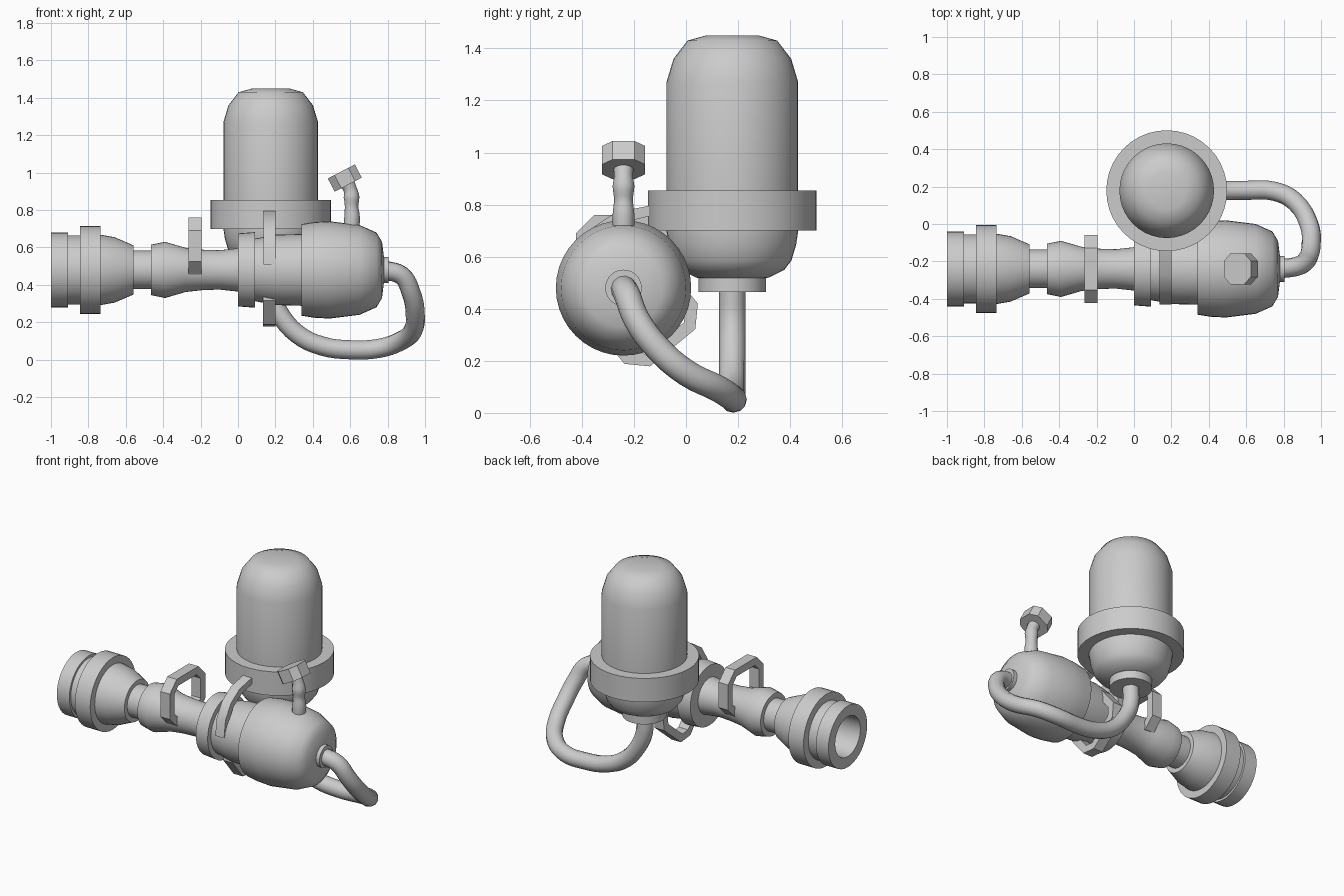
import bpy, bmesh, math
from mathutils import Matrix, Vector

if "Cube" in bpy.data.objects:
    bpy.data.objects.remove(bpy.data.objects["Cube"])

AY, AZ = -0.24, 0.48          # barrel axis
TX, TY = 0.175, 0.178         # upright tank axis


def finish(name, bm, angle=40):
    bmesh.ops.recalc_face_normals(bm, faces=bm.faces[:])
    me = bpy.data.meshes.new(name)
    bm.to_mesh(me)
    bm.free()
    me.shade_smooth()
    me.set_sharp_from_angle(angle=math.radians(angle))
    ob = bpy.data.objects.new(name, me)
    bpy.context.collection.objects.link(ob)
    return ob


def lathe(name, profile, matrix, n=40):
    """Spin (height, radius) points about local z; radius 0 closes the end."""
    bm = bmesh.new()
    rings = []
    for h, r in profile:
        if r == 0:
            rings.append([bm.verts.new((0, 0, h))] * n)
        else:
            rings.append([bm.verts.new((r * math.cos(2 * math.pi * i / n),
                                        r * math.sin(2 * math.pi * i / n), h)) for i in range(n)])
    for a, b in zip(rings, rings[1:]):
        for i in range(n):
            j = (i + 1) % n
            bm.faces.new(dict.fromkeys((a[i], a[j], b[j], b[i])))
    bm.transform(matrix)
    return finish(name, bm)


def tube(name, points, radius, radii=None):
    cu = bpy.data.curves.new(name, 'CURVE')
    cu.dimensions = '3D'
    cu.bevel_depth = radius
    cu.bevel_resolution = 4
    cu.resolution_u = 4
    cu.use_fill_caps = True
    sp = cu.splines.new('BEZIER')
    sp.bezier_points.add(len(points) - 1)
    for i, (p, co) in enumerate(zip(sp.bezier_points, points)):
        p.co = co
        p.handle_left_type = p.handle_right_type = 'AUTO'
        p.radius = radii[i] if radii else 1
    ob = bpy.data.objects.new(name, cu)
    bpy.context.collection.objects.link(ob)
    return ob


def chamfered(w, h, c):
    """Eight corner points of a rectangle with cut corners."""
    w, h = w / 2, h / 2
    return [(w, -h + c), (w, h - c), (w - c, h), (-w + c, h),
            (-w, h - c), (-w, -h + c), (-w + c, -h), (w - c, -h)]


def strip(name, outer, inner, x0, x1, closed, matrix=Matrix()):
    """Flat band between two yz outlines, extruded along x."""
    bm = bmesh.new()
    rows = [[bm.verts.new((x, y, z)) for x, (y, z) in
             ((x0, o), (x1, o), (x1, i), (x0, i))] for o, i in zip(outer, inner)]
    for a, b in zip(rows, rows[1:] + rows[:1] if closed else rows[1:]):
        for k in range(4):
            m = (k + 1) % 4
            bm.faces.new((a[k], a[m], b[m], b[k]))
    if not closed:
        bm.faces.new(rows[0])
        bm.faces.new(rows[-1])
    bm.transform(matrix)
    return finish(name, bm, 30)


along_x = Matrix.Translation((0, AY, AZ)) @ Matrix.Rotation(math.pi / 2, 4, 'Y')

# Nozzle with hollow mouth, and the barrel behind it
lathe("nozzle", [(-0.70, 0), (-0.70, 0.12), (-1.0, 0.13), (-1.0, 0.20), (-0.91, 0.20), (-0.91, 0.185),
                 (-0.845, 0.185), (-0.845, 0.235), (-0.735, 0.235), (-0.735, 0.188),
                 (-0.66, 0.175), (-0.56, 0.132), (-0.56, 0)], along_x)
lathe("barrel", [(-0.58, 0), (-0.58, 0.103), (-0.465, 0.103), (-0.465, 0.135), (-0.39, 0.15), (-0.28, 0.118),
                 (-0.19, 0.108), (-0.1, 0.105), (0.01, 0.117), (0.01, 0)], along_x)

# Flange, tapered coupling and round fuel tank
lathe("flange", [(0, 0), (0, 0.195), (0.09, 0.202), (0.09, 0)], along_x)
lathe("coupling", [(0.08, 0), (0.08, 0.165), (0.20, 0.188), (0.35, 0.192), (0.35, 0)], along_x)
lathe("round_tank", [(0.34, 0), (0.34, 0.245), (0.41, 0.256), (0.49, 0.26), (0.65, 0.24), (0.74, 0.20),
                     (0.77, 0.15), (0.78, 0.07), (0.805, 0.07), (0.805, 0)], along_x)

# Upright tank: dome, collar, bowl and neck
upright = Matrix.Translation((TX, TY, 0))
lathe("upright_tank", [(0.465, 0), (0.465, 0.13), (0.518, 0.13), (0.52, 0.14), (0.55, 0.20), (0.585, 0.227),
                       (0.645, 0.245), (0.70, 0.253), (1.27, 0.253), (1.36, 0.226),
                       (1.43, 0.172), (1.45, 0.10), (1.45, 0)], upright)
lathe("tank_collar", [(0.70, 0), (0.70, 0.323), (0.855, 0.323), (0.855, 0)], upright)

# Hose from the upright tank round to the back of the round tank
tube("hose", [(TX, TY, 0.48), (TX, TY, 0.36), (0.22, TY, 0.25), (0.32, TY, 0.135), (0.45, TY, 0.073),
              (0.60, 0.18, 0.053), (0.75, 0.175, 0.06), (0.86, 0.12, 0.095), (0.935, 0.0, 0.155),
              (0.947, -0.11, 0.25), (0.925, -0.19, 0.36), (0.875, -0.225, 0.45), (0.78, AY, AZ)], 0.051)

# Filler stem and tilted cap
tube("filler_stem", [(0.605, AY, 0.68), (0.61, AY, 0.76), (0.607, AY, 0.82), (0.607, AY, 0.87),
                     (0.60, AY, 0.91), (0.58, AY, 0.95)], 0.042, [1, 1, 0.85, 1, 0.85, 0.95])
bm = bmesh.new()
base = bm.faces.new([bm.verts.new((x, y, -0.04)) for x, y in chamfered(0.163, 0.165, 0.04)])
top = bmesh.ops.extrude_face_region(bm, geom=[base])
bmesh.ops.translate(bm, vec=(0, 0, 0.08), verts=[v for v in top['geom'] if isinstance(v, bmesh.types.BMVert)])
if not base.is_valid or len([f for f in bm.faces if len(f.verts) == 8]) < 2:
    bm.faces.new([v for v in bm.verts if v.co.z < 0])
bm.transform(Matrix.Translation((0.571, AY, 0.971)) @ Matrix.Rotation(math.radians(-27.5), 4, 'Y'))
finish("filler_cap", bm, 30)

# Two carrying loops standing off the barrel at different turns
for name, x, dist, turn in (("front_loop", -0.23, 0.127, 0), ("rear_loop", 0.167, 0.145, -140.6)):
    m = (Matrix.Translation((x, AY, AZ)) @ Matrix.Rotation(math.radians(turn), 4, 'X')
         @ Matrix.Translation((0, 0, dist)))
    strip(name, chamfered(0.365, 0.305, 0.07), chamfered(0.27, 0.21, 0.04), -0.034, 0.034, True, m)

# Curved strut from the coupling up to the collar
strip("strut", [(-0.43, 0.51), (-0.415, 0.62), (-0.36, 0.71), (-0.27, 0.77), (-0.12, 0.80)],
      [(-0.39, 0.51), (-0.375, 0.61), (-0.33, 0.68), (-0.25, 0.73), (-0.12, 0.76)],
      0.137, 0.20, False)
